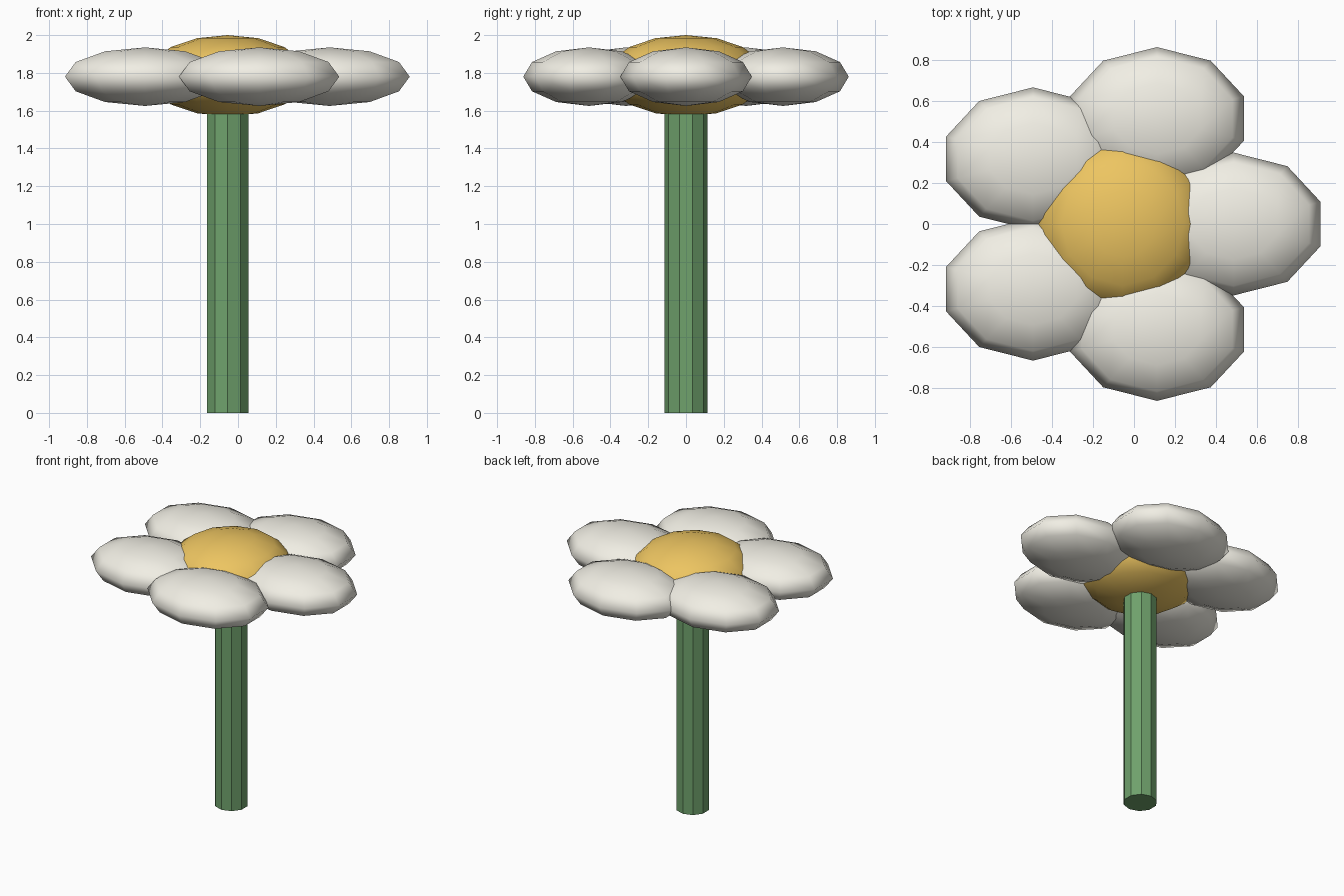
import bpy
from math import cos, sin, radians

if "Cube" in bpy.data.objects:
    bpy.data.objects.remove(bpy.data.objects["Cube"])

CX = -0.055  # x of the stem axis


def material(name, rgb):
    m = bpy.data.materials.new(name)
    m.diffuse_color = (*rgb, 1)
    m.use_nodes = True
    m.node_tree.nodes["Principled BSDF"].inputs["Base Color"].default_value = m.diffuse_color
    return m


def ellipsoid(name, loc, scale, segments, rings, mat):
    bpy.ops.mesh.primitive_uv_sphere_add(segments=segments, ring_count=rings,
                                         radius=1, location=loc)
    ob = bpy.context.object
    ob.name = name
    ob.scale = scale
    bpy.ops.object.transform_apply(location=False, rotation=False, scale=True)
    bpy.ops.object.shade_smooth()
    ob.data.materials.append(mat)
    return ob


green = material("stem_green", (0.16, 0.36, 0.15))
white = material("petal_white", (0.88, 0.86, 0.78))
yellow = material("centre_yellow", (0.85, 0.56, 0.12))

# Ten-sided flat-shaded stem, ending inside the flower centre
TOP = 1.75
bpy.ops.mesh.primitive_cylinder_add(vertices=10, radius=0.115, depth=TOP,
                                    location=(CX, 0, TOP / 2))
stem = bpy.context.object
stem.name = "stem"
stem.data.materials.append(green)

# Flower centre
ellipsoid("flower_centre", (CX, 0, 1.785), (0.425, 0.425, 0.215), 12, 8, yellow)

# Five petals around the centre, all with the same axis-aligned shape
for i in range(5):
    a = radians(72 * i)
    ellipsoid(f"petal_{i + 1}", (CX + 0.54 * cos(a), 0.54 * sin(a), 1.78),
              (0.446, 0.348, 0.155), 10, 6, white)
